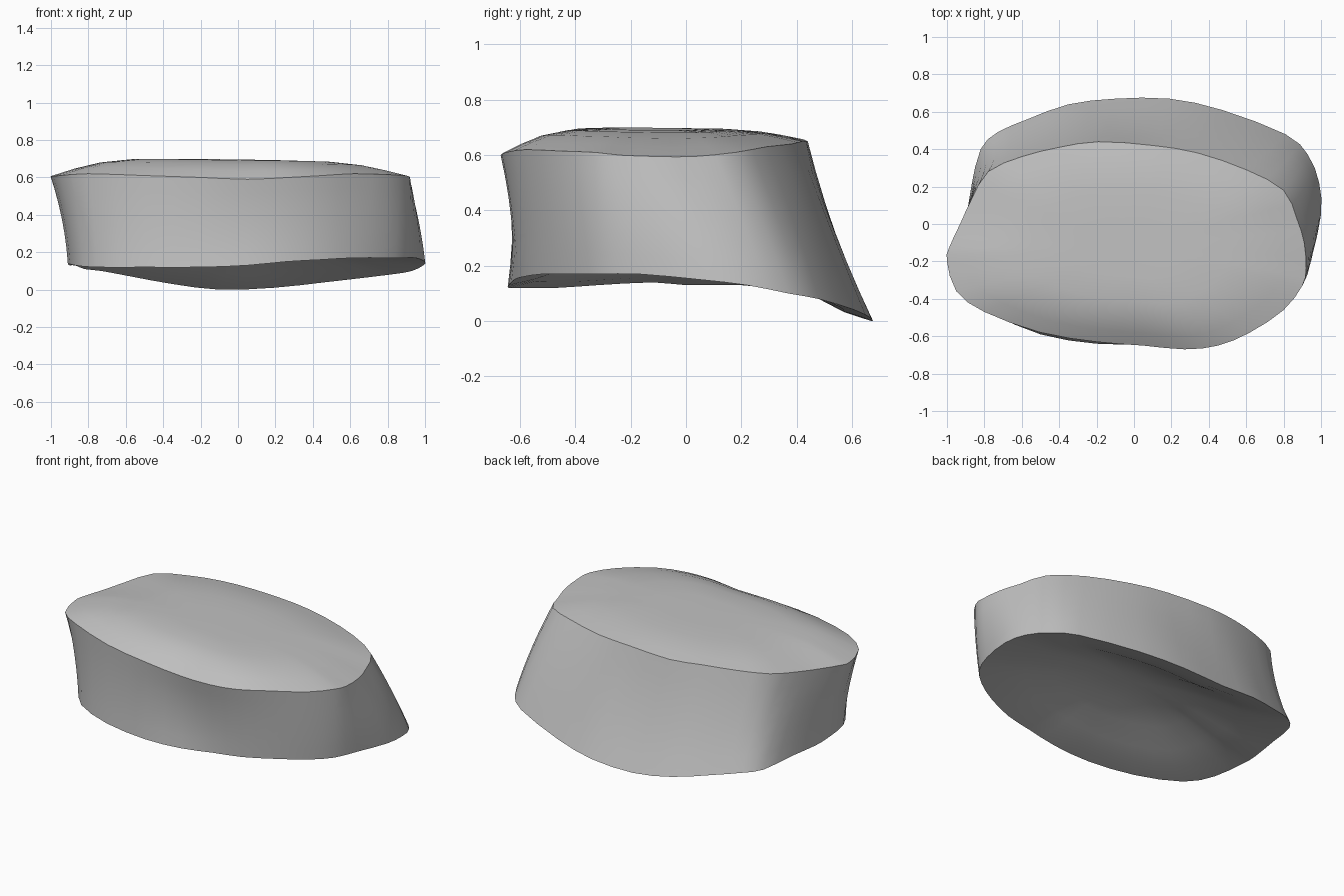
import bpy
import bmesh
import math
from mathutils import Vector

default_cube = bpy.data.objects.get("Cube")
if default_cube:
    bpy.data.objects.remove(default_cube, do_unlink=True)

# Rim profiles in hundredths, paired point by point, counterclockwise from the -x end
TOP_RIM = [
    (-100, -20, 60.5), (-95, -36, 61), (-80, -47, 62), (-50, -58, 61), (-20, -63, 60),
    (5, -65, 59), (27, -67, 60), (45, -65, 61), (62, -58, 62), (80, -46, 61.5),
    (90, -33, 61), (92, -24, 60), (91, -10, 59.5), (87, 3, 59.5), (80, 18, 61),
    (60, 29, 63), (34, 38, 64), (10, 42, 65), (-19, 44, 65), (-40, 41, 66),
    (-60, 36, 66), (-78, 28, 65.5), (-87, 13, 63.5), (-93, 0, 62), (-99, -13, 61)]
BOTTOM_RIM = [
    (-91, -12, 14), (-87, -32, 13), (-76, -47, 12), (-50, -59, 12), (-20, -64, 12),
    (5, -64, 13), (26, -62, 15), (44, -59, 16), (62, -52, 17), (78, -42, 17),
    (89, -31, 17), (95, -17, 17), (100, 5, 15), (99, 22, 13), (93, 37, 10),
    (81, 48, 8), (47, 61, 4), (19, 67, 1), (-10, 67, 0), (-35, 64, 3),
    (-57, 56, 7), (-73, 49, 10), (-82, 40, 11), (-87, 20, 13), (-90, 0, 13)]
WALL_STEPS = 6


def smooth_loop(points):
    """Double a closed loop by inserting a smooth midpoint on each side."""
    pts = [Vector(p) / 100 for p in points]
    count = len(pts)
    result = []
    for i, p in enumerate(pts):
        before, after, beyond = pts[i - 1], pts[(i + 1) % count], pts[(i + 2) % count]
        result.append(p)
        result.append((p + after) * 0.5625 - (before + beyond) * 0.0625)
    return result


def wall_ring(lower, upper, t):
    """Blend two rims with a slight waist that fades out toward +x."""
    ring = []
    for a, b in zip(lower, upper):
        p = a.lerp(b, t)
        outward = Vector((p.x, p.y, 0)).normalized()
        bow = -0.018 + 0.028 * max(0, outward.x) ** 2 + 0.02 * max(0, outward.x * outward.y)
        ring.append(p + outward * bow * 4 * t * (1 - t))
    return ring


def bridge(bm, first, second):
    count = len(first)
    for i in range(count):
        j = (i + 1) % count
        bm.faces.new((first[i], first[j], second[j], second[i]))


def cap(bm, rim, height, steps):
    """Close a rim with shrinking rings that ease toward a height rule."""
    centre = sum((v.co for v in rim), Vector()) / len(rim)
    previous = rim
    for scale, ease in steps:
        ring = []
        for v in rim:
            p = centre.lerp(v.co, scale)
            p.z = v.co.z * (1 - ease) + height(p) * ease
            ring.append(bm.verts.new(p))
        bridge(bm, previous, ring)
        previous = ring
    tip = bm.verts.new((centre.x, centre.y, height(centre)))
    for i, v in enumerate(previous):
        bm.faces.new((v, previous[(i + 1) % len(previous)], tip))


bm = bmesh.new()
lower, upper = smooth_loop(BOTTOM_RIM), smooth_loop(TOP_RIM)

# Leaning side wall
rings = [[bm.verts.new(p) for p in wall_ring(lower, upper, s / WALL_STEPS)]
         for s in range(WALL_STEPS + 1)]
for first, second in zip(rings, rings[1:]):
    bridge(bm, first, second)

# Raised plateau on top, deeper hollow underneath
cap(bm, rings[-1], lambda p: 0.693 - 0.015 * p.x - 0.01 * p.y,
    [(0.87, 0.4), (0.73, 0.74), (0.55, 0.95), (0.3, 1)])
cap(bm, rings[0], lambda p: 0.28 - 0.04 * p.y,
    [(0.85, 0.13), (0.7, 0.33), (0.5, 0.65), (0.3, 0.9), (0.13, 1)])
bmesh.ops.recalc_face_normals(bm, faces=bm.faces)

mesh = bpy.data.meshes.new("disc_body")
bm.to_mesh(mesh)
bm.free()
body = bpy.data.objects.new("disc_body", mesh)
bpy.context.collection.objects.link(body)

# Plain grey surface
grey = bpy.data.materials.new("neutral_grey")
grey.use_nodes = True
colour = (0.54, 0.54, 0.54, 1)
grey.diffuse_color = colour
grey.node_tree.nodes["Principled BSDF"].inputs["Base Color"].default_value = colour
mesh.materials.append(grey)

# Smooth surfaces with crisp rims
bpy.ops.object.select_all(action="DESELECT")
body.select_set(True)
bpy.context.view_layer.objects.active = body
bpy.ops.object.shade_smooth_by_angle(angle=math.radians(40))
